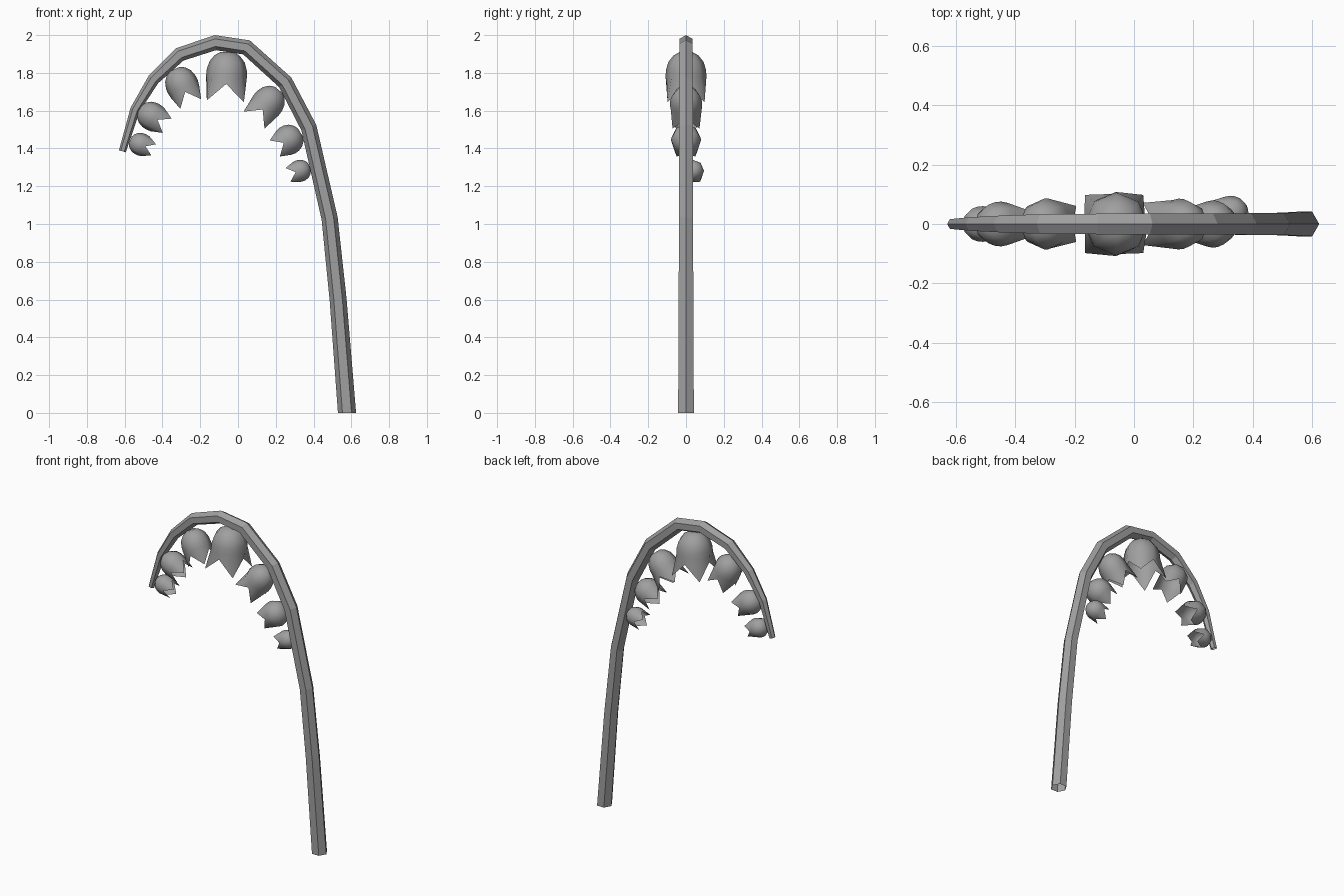
import bpy, bmesh, math
from mathutils import Vector

cube = bpy.data.objects.get("Cube")
if cube:
    bpy.data.objects.remove(cube, do_unlink=True)

# One plain grey
grey = bpy.data.materials.new("plain_grey")
grey.use_nodes = True
shade = (0.35, 0.35, 0.35, 1)
grey.diffuse_color = shade
bsdf = next(n for n in grey.node_tree.nodes if n.type == 'BSDF_PRINCIPLED')
bsdf.inputs["Base Color"].default_value = shade
bsdf.inputs["Roughness"].default_value = 0.8


def loft(name, rings, cap_first=False, smooth=False):
    """Skin a list of equal-sized rings of points into a tube."""
    bm = bmesh.new()
    rows = [[bm.verts.new(p) for p in ring] for ring in rings]
    n = len(rows[0])
    for a, b in zip(rows, rows[1:]):
        for i in range(n):
            j = (i + 1) % n
            bm.faces.new((a[i], a[j], b[j], b[i]))
    if cap_first:
        bm.faces.new(rows[0])
    bmesh.ops.recalc_face_normals(bm, faces=bm.faces)
    for f in bm.faces:
        f.smooth = smooth
    mesh = bpy.data.meshes.new(name)
    bm.to_mesh(mesh)
    bm.free()
    mesh.materials.append(grey)
    obj = bpy.data.objects.new(name, mesh)
    bpy.context.collection.objects.link(obj)
    return obj


# Arching six-sided stem: x, z, radius along its centre line
path = [(0.577, 0, 0.048), (0.53, 0.6, 0.045), (0.485, 1.03, 0.043),
        (0.375, 1.51, 0.042), (0.25, 1.75, 0.041), (0.045, 1.935, 0.041),
        (-0.12, 1.96, 0.04), (-0.308, 1.898, 0.038), (-0.448, 1.765, 0.032),
        (-0.545, 1.605, 0.026), (-0.612, 1.385, 0.019)]
centres = [Vector((x, 0, z)) for x, z, r in path]
across = Vector((0, 1, 0))
rings = []
for k, c in enumerate(centres):
    before = (c - centres[k - 1]).normalized() if k else Vector((0, 0, 1))
    after = (centres[k + 1] - c).normalized() if k < len(path) - 1 else before
    if k == 0:
        after = before
    side = across.cross(before + after).normalized()
    r = path[k][2]
    rings.append([c + r * (side * math.cos(t) + across * math.sin(t))
                  for t in (math.tau * i / 6 for i in range(6))])
loft("stem", rings)


def bell(name, top, tip, radius, flare, y=0):
    """Hanging flower: rounded eight-sided cup ending in four pointed petals."""
    start = Vector((top[0], y, top[1]))
    axis = Vector((tip[0], y, tip[1])) - start
    side = across.cross(axis).normalized()

    def ring(depths, widths):
        points = []
        for i in range(8):
            t = math.tau * i / 8
            spoke = side * math.cos(t) + across * math.sin(t)
            points.append(start + axis * depths[i % 2] + spoke * radius * widths[i % 2])
        return points

    cup = [(0, 0.33), (0.07, 0.63), (0.2, 0.88), (0.36, 1.0), (0.5, 1.02)]
    rows = [ring((d, d), (w, w)) for d, w in cup]
    # valleys lie on the axes, petal tips on the diagonals
    rows.append(ring((0.65, 1.0), (0.96, flare)))
    return loft(name, rows, cap_first=True, smooth=True)


bell("large_bell", (-0.055, 1.91), (-0.067, 1.65), 0.106, 1.31)
bell("left_bell_upper", (0.215, 1.71), (0.085, 1.55), 0.084, 1.2)
bell("left_bell_middle", (0.33, 1.485), (0.195, 1.4), 0.078, 0.91)
bell("left_bell_lower", (0.38, 1.30), (0.265, 1.26), 0.057, 0.95, 0.037)
bell("right_bell_upper", (-0.335, 1.82), (-0.25, 1.635), 0.085, 1.01)
bell("right_bell_middle", (-0.52, 1.61), (-0.375, 1.52), 0.074, 0.85)
bell("right_bell_lower", (-0.57, 1.445), (-0.447, 1.393), 0.059, 0.76)
